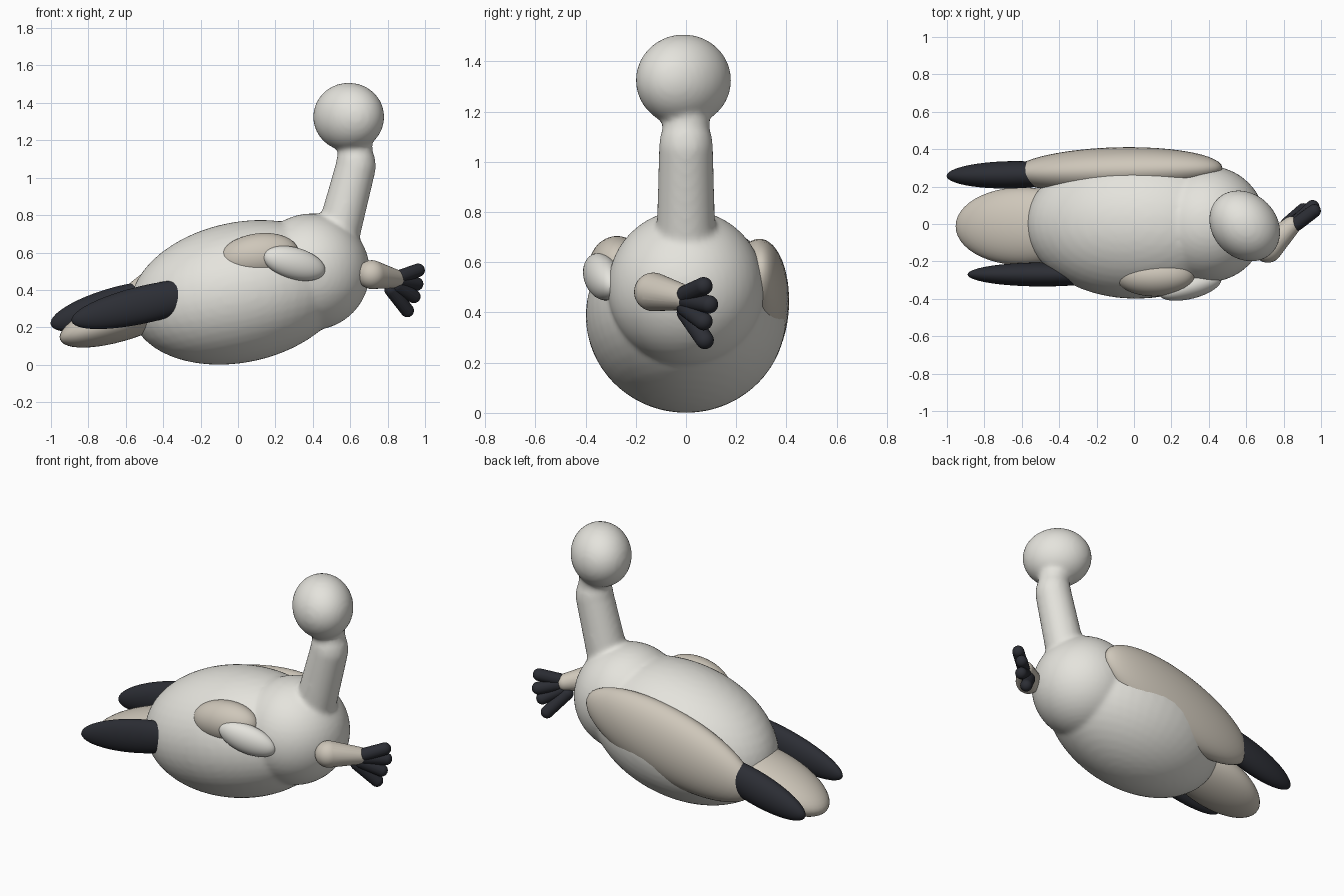
import bpy, bmesh
from math import radians
from mathutils import Matrix, Vector, Euler

if "Cube" in bpy.data.objects:
    bpy.data.objects.remove(bpy.data.objects["Cube"])


def material(name, rgb):
    m = bpy.data.materials.new(name)
    m.diffuse_color = (*rgb, 1)
    m.use_nodes = True
    m.node_tree.nodes["Principled BSDF"].inputs["Base Color"].default_value = m.diffuse_color
    return m


WHITE = material("off_white", (0.78, 0.77, 0.72))
BEIGE = material("beige", (0.62, 0.57, 0.49))
BLACK = material("black", (0.025, 0.027, 0.035))


def ellipsoid(bm, centre, radii, pitch=0, yaw=0):
    """Positive pitch lifts the +x end."""
    rot = Euler((0, radians(-pitch), radians(yaw))).to_matrix().to_4x4()
    mat = Matrix.Translation(centre) @ rot @ Matrix.Diagonal((*radii, 1))
    return bmesh.ops.create_uvsphere(bm, u_segments=48, v_segments=24,
                                     radius=1, matrix=mat)["verts"]


def capsule(bm, a, ra, b, rb):
    """Tapered capsule: hull of two spheres."""
    verts = []
    for c, r in ((a, ra), (b, rb)):
        verts += bmesh.ops.create_uvsphere(bm, u_segments=32, v_segments=16, radius=r,
                                           matrix=Matrix.Translation(c))["verts"]
    edges = list({e for v in verts for e in v.link_edges})
    bmesh.ops.delete(bm, geom=edges, context='EDGES_FACES')
    hull = bmesh.ops.convex_hull(bm, input=verts)
    inner = [g for g in hull["geom_interior"] if isinstance(g, bmesh.types.BMVert)]
    bmesh.ops.delete(bm, geom=inner, context='VERTS')


def finish(bm, name, mat):
    bmesh.ops.recalc_face_normals(bm, faces=bm.faces)
    for f in bm.faces:
        f.smooth = True
    mesh = bpy.data.meshes.new(name)
    bm.to_mesh(mesh)
    bm.free()
    mesh.materials.append(mat)
    ob = bpy.data.objects.new(name, mesh)
    bpy.context.collection.objects.link(ob)
    return ob


def blend(ob, voxel, rounds):
    """Fuse overlapping volumes and soften the joins."""
    rm = ob.modifiers.new("fuse", 'REMESH')
    rm.mode = 'VOXEL'
    rm.voxel_size = voxel
    rm.use_smooth_shade = True
    sm = ob.modifiers.new("soften", 'SMOOTH')
    sm.factor = 0.5
    sm.iterations = rounds


# Body, chest, neck and head fused into one smooth form
bm = bmesh.new()
ellipsoid(bm, (0.01, 0, 0.387), (0.595, 0.4, 0.375), pitch=12)
ellipsoid(bm, (0.393, 0, 0.497), (0.312, 0.312, 0.312))
capsule(bm, (0.525, 0, 0.66), 0.118, (0.63, 0, 1.06), 0.108)
capsule(bm, (0.63, 0, 1.06), 0.108, (0.63, 0, 1.08), 0.106)
capsule(bm, (0.632, 0, 1.1), 0.094, (0.61, 0, 1.28), 0.094)
ellipsoid(bm, (0.592, -0.01, 1.325), (0.207, 0.172, 0.183), yaw=-45)
blend(finish(bm, "body_neck_head", WHITE), 0.014, 8)

# Plain ellipsoid parts: name, material, centre, radii, pitch, yaw
PARTS = [
    ("tail", BEIGE, (-0.6, -0.012, 0.25), (0.37, 0.208, 0.115), 18, 0),
    ("left_wing", BEIGE, (-0.09, 0.285, 0.432), (0.58, 0.125, 0.222), 15, 1.5),
    ("left_wing_tip", BLACK, (-0.66, 0.263, 0.312), (0.355, 0.073, 0.1), 16, 1),
    ("right_wing_tip", BLACK, (-0.49, -0.27, 0.325), (0.41, 0.064, 0.1), 13, 0),
    ("right_shoulder", BEIGE, (0.11, -0.275, 0.58), (0.215, 0.112, 0.122), 8, 0),
    ("right_wing_stub", WHITE, (0.3, -0.335, 0.542), (0.175, 0.065, 0.085), -15, 14),
]
for name, mat, centre, radii, pitch, yaw in PARTS:
    bm = bmesh.new()
    ellipsoid(bm, centre, radii, pitch, yaw)
    finish(bm, name, mat)

# Leg reaching forward from the chest
bm = bmesh.new()
capsule(bm, (0.715, -0.13, 0.482), 0.077, (0.84, -0.01, 0.46), 0.05)
finish(bm, "leg", BEIGE)

# Toes fanning from the ankle
bm = bmesh.new()
TOES = [((0.87, 0.0, 0.472), (0.963, 0.07, 0.505)),
        ((0.86, 0.0, 0.45), (0.955, 0.092, 0.432)),
        ((0.85, 0.0, 0.42), (0.94, 0.07, 0.365)),
        ((0.82, -0.0, 0.4), (0.905, 0.075, 0.29))]
for a, b in TOES:
    capsule(bm, a, 0.037, b, 0.036)
finish(bm, "toes", BLACK)
